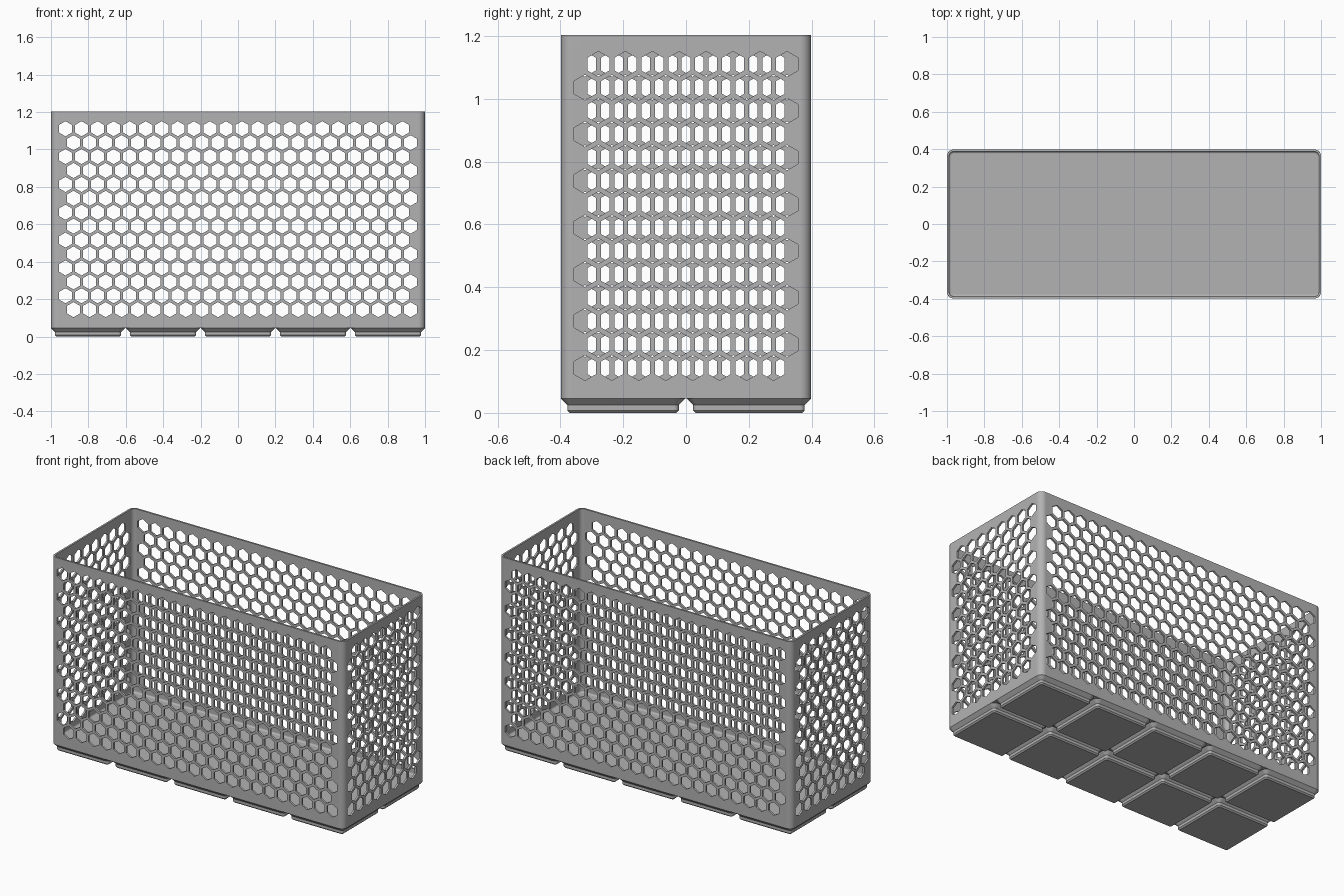
import bpy, bmesh, math

cube = bpy.data.objects.get("Cube")
if cube:
    bpy.data.objects.remove(cube)

# Main dimensions
LENGTH, WIDTH, HEIGHT = 2.0, 0.797, 1.203
RADIUS, WALL, FLOOR_Z, BODY_Z = 0.036, 0.0115, 0.067, 0.0453
CELL, CELL_GAP = 0.401, 0.0048
PITCH, ROW_PITCH, HEX_WIDTH = 0.0858, 0.0744, 0.07
ROWS, LONG_COUNT, SHORT_COUNT, FIRST_ROW_Z = 14, 22, 8, 0.1435

grey = bpy.data.materials.new("plain grey")
grey.use_nodes = True
colour = (0.45, 0.45, 0.45, 1)
grey.diffuse_color = colour
grey.node_tree.nodes["Principled BSDF"].inputs["Base Color"].default_value = colour


def ring(bm, cx, cy, length, width, z, radius, steps=8):
    """Rounded rectangle of vertices, counter-clockwise."""
    verts = []
    for q, (sx, sy) in enumerate(((1, 1), (-1, 1), (-1, -1), (1, -1))):
        for i in range(steps + 1):
            a = math.pi / 2 * (q + i / steps)
            verts.append(bm.verts.new((cx + sx * (length / 2 - radius) + radius * math.cos(a),
                                       cy + sy * (width / 2 - radius) + radius * math.sin(a), z)))
    return verts


def loft(bm, rings):
    """Skin a stack of rings and cap both ends."""
    for a, b in zip(rings, rings[1:]):
        for i in range(len(a)):
            j = (i + 1) % len(a)
            bm.faces.new((a[i], a[j], b[j], b[i]))
    bm.faces.new(rings[0][::-1])
    bm.faces.new(rings[-1])


def finish(bm, name):
    bmesh.ops.recalc_face_normals(bm, faces=bm.faces)
    mesh = bpy.data.meshes.new(name)
    bm.to_mesh(mesh)
    bm.free()
    mesh.materials.append(grey)
    obj = bpy.data.objects.new(name, mesh)
    bpy.context.collection.objects.link(obj)
    return obj


def select(obj):
    bpy.ops.object.select_all(action='DESELECT')
    obj.select_set(True)
    bpy.context.view_layer.objects.active = obj


def smooth(obj):
    select(obj)
    bpy.ops.object.shade_smooth_by_angle(angle=math.radians(25))
    weighted = obj.modifiers.new("Even shading", 'WEIGHTED_NORMAL')
    weighted.keep_sharp = True


# Open bin with a small fillet between wall and floor
bm = bmesh.new()
levels = [(0, BODY_Z), (0, HEIGHT), (WALL, HEIGHT)]
fillet = 0.011
for i in range(5):
    a = math.pi / 2 * i / 4
    levels.append((WALL + fillet * (1 - math.cos(a)), FLOOR_Z + fillet * (1 - math.sin(a))))
loft(bm, [ring(bm, 0, 0, LENGTH - 2 * d, WIDTH - 2 * d, z, RADIUS - d) for d, z in levels])
basket = finish(bm, "perforated_bin")


# Hexagonal holes, staggered row by row
def hex_prism(bm, u, z, start, end, along_x):
    ends = []
    for depth in (start, end):
        loop = []
        for k in range(6):
            a = math.pi / 6 + math.pi / 3 * k
            r = HEX_WIDTH / math.sqrt(3)
            p, h = u + r * math.cos(a), z + r * math.sin(a)
            loop.append(bm.verts.new((depth, p, h) if along_x else (p, depth, h)))
        ends.append(loop)
    loft(bm, ends)


bm = bmesh.new()
for row in range(ROWS):
    z = FIRST_ROW_Z + row * ROW_PITCH
    shift = PITCH / 4 * (-1) ** row
    for i in range(LONG_COUNT):
        u = (i - (LONG_COUNT - 1) / 2) * PITCH + shift
        for side in (-1, 1):
            hex_prism(bm, u, z, side * (WIDTH / 2 - 0.025), side * (WIDTH / 2 + 0.02), False)
    for i in range(SHORT_COUNT):
        u = (i - (SHORT_COUNT - 1) / 2) * PITCH
        for side in (-1, 1):
            hex_prism(bm, u - side * shift, z, side * (LENGTH / 2 - 0.025),
                      side * (LENGTH / 2 + 0.02), True)
cutter = finish(bm, "hole_cutter")
cutter.hide_render = True

select(basket)
cut = basket.modifiers.new("Holes", 'BOOLEAN')
cut.operation, cut.solver, cut.object = 'DIFFERENCE', 'EXACT', cutter
bpy.ops.object.modifier_apply(modifier=cut.name)
bpy.data.objects.remove(cutter)
smooth(basket)

# Stepped feet, one per cell: (inset, height, corner radius)
FOOT = [(0.0282, 0, 0.0076), (0.0205, 0.0076, 0.0153),
        (0.0205, 0.0248, 0.0153), (0, BODY_Z, 0.0358)]
for column in range(5):
    for line in range(2):
        bm = bmesh.new()
        size = CELL - CELL_GAP
        cx, cy = (column - 2) * CELL, (line - 0.5) * CELL
        loft(bm, [ring(bm, cx, cy, size - 2 * d, size - 2 * d, z, r) for d, z, r in FOOT])
        smooth(finish(bm, f"foot_{column + 1}_{line + 1}"))
